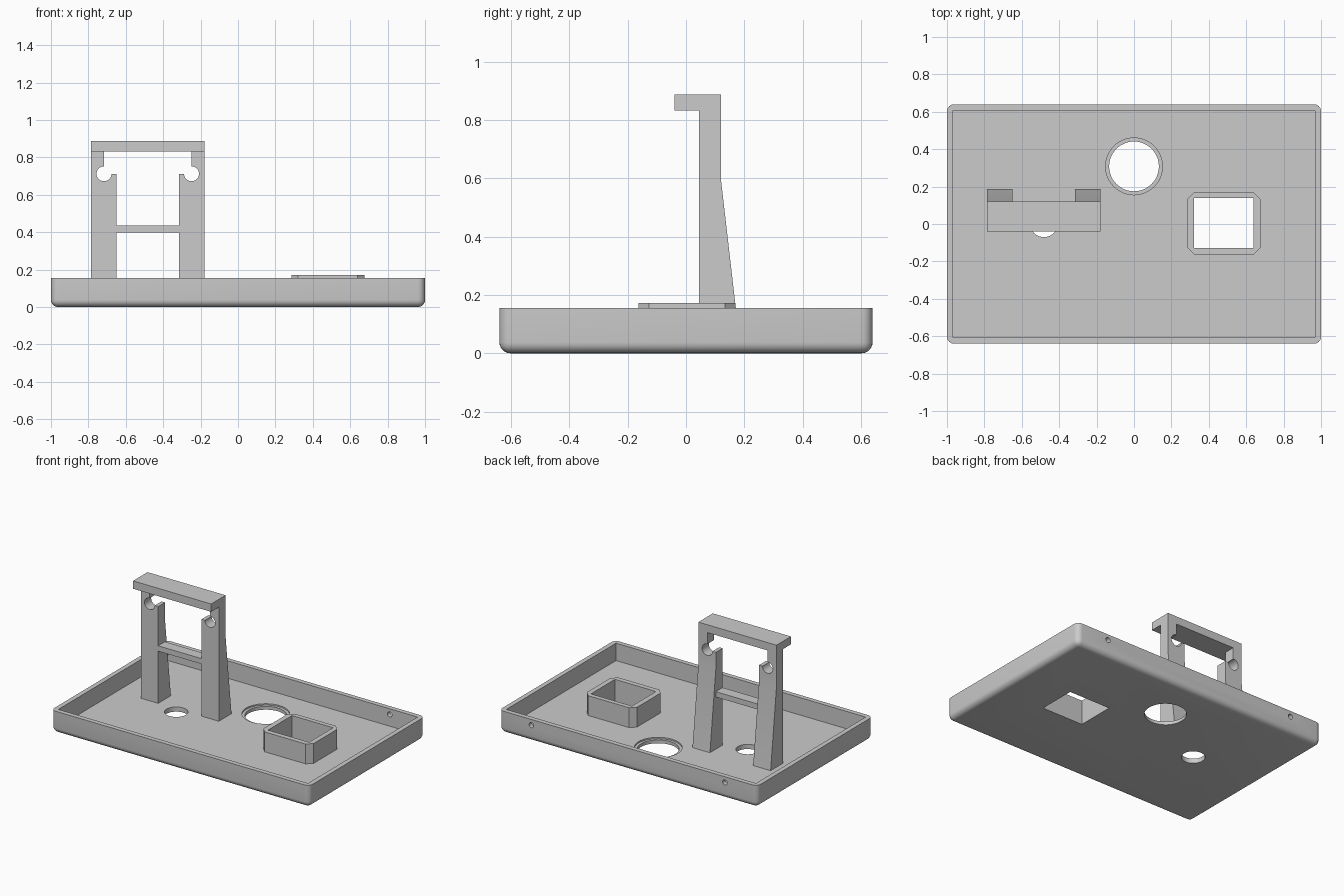
import bpy, bmesh, math
from mathutils import Vector

if "Cube" in bpy.data.objects:
    bpy.data.objects.remove(bpy.data.objects["Cube"])

grey = bpy.data.materials.new("light_grey")
grey.diffuse_color = (0.6, 0.6, 0.6, 1)
grey.use_nodes = True
grey.node_tree.nodes["Principled BSDF"].inputs["Base Color"].default_value = grey.diffuse_color

FLOOR, RIM = 0.033, 0.155
MID = -0.4825  # centre line of the stand


def make(name, bm):
    bmesh.ops.recalc_face_normals(bm, faces=bm.faces)
    me = bpy.data.meshes.new(name)
    bm.to_mesh(me)
    bm.free()
    me.materials.append(grey)
    ob = bpy.data.objects.new(name, me)
    bpy.context.collection.objects.link(ob)
    return ob


def prism(name, pts, axis, lo, hi):
    """Extrude a 2D outline along an axis (the other two axes stay in xyz order)."""
    bm = bmesh.new()
    verts = []
    for p in pts:
        c = list(p)
        c.insert("xyz".index(axis), lo)
        verts.append(bm.verts.new(c))
    face = bm.faces.new(verts)
    ext = bmesh.ops.extrude_face_region(bm, geom=[face])
    shift = Vector((0, 0, 0))
    shift["xyz".index(axis)] = hi - lo
    bmesh.ops.translate(bm, vec=shift,
                        verts=[v for v in ext["geom"] if isinstance(v, bmesh.types.BMVert)])
    return make(name, bm)


def rect(x0, x1, y0, y1):
    return [(x0, y0), (x1, y0), (x1, y1), (x0, y1)]


def circle(cx, cy, r, n=48):
    return [(cx + r * math.cos(2 * math.pi * i / n), cy + r * math.sin(2 * math.pi * i / n))
            for i in range(n)]


def cut(ob, cutters):
    """Subtract each cutter, bake the result and remove the cutters."""
    for c in cutters:
        m = ob.modifiers.new("cut", 'BOOLEAN')
        m.operation, m.solver, m.object = 'DIFFERENCE', 'EXACT', c
        dg = bpy.context.evaluated_depsgraph_get()
        me = bpy.data.meshes.new_from_object(ob.evaluated_get(dg))
        ob.modifiers.clear()
        ob.data = me
        bpy.data.objects.remove(c)


# Tray: box with rounded uprights and rounded bottom edges
bm = bmesh.new()
bmesh.ops.create_cube(bm, size=1)
for v in bm.verts:
    v.co = (v.co.x * 2, v.co.y * 1.28, (v.co.z + 0.5) * RIM)
edges = [e for e in bm.edges if not all(v.co.z > 0.1 for v in e.verts)]
bmesh.ops.bevel(bm, geom=edges, offset=0.038, segments=6, profile=0.5, affect='EDGES')
tray = make("tray", bm)

# Hollow, cable holes, socket opening and the two screw holes in the back wall
opening = rect(0.322, 0.64, -0.128, 0.138)
cut(tray, [
    prism("hollow", rect(-0.967, 0.967, -0.607, 0.607), "z", FLOOR, 0.3),
    prism("large_hole", circle(0, 0.308, 0.133), "z", -0.1, 0.1),
    prism("large_hole_step", circle(0, 0.308, 0.152), "z", FLOOR - 0.01, 0.1),
    prism("small_hole", circle(-0.482, 0.005, 0.075), "z", -0.1, 0.1),
    prism("socket_hole", opening, "z", -0.1, 0.1),
    prism("screw_hole_right", circle(0.75, 0.115, 0.018, 24), "y", 0.5, 0.8),
    prism("screw_hole_left", circle(-0.75, 0.115, 0.018, 24), "y", 0.5, 0.8),
])

# Socket: square sleeve with chamfered corners
x0, x1, y0, y1, c = 0.285, 0.675, -0.163, 0.17, 0.036
socket = prism("socket", [(x0 + c, y0), (x1 - c, y0), (x1, y0 + c), (x1, y1 - c),
                          (x1 - c, y1), (x0 + c, y1), (x0, y1 - c), (x0, y0 + c)],
               "z", FLOOR, 0.172)
cut(socket, [prism("sleeve_core", opening, "z", -0.1, 0.4)])

# Legs: tapered back, with a shoulder and round notch on the inner side
profile = [(0.045, FLOOR), (0.185, FLOOR), (0.12, 0.595), (0.12, 0.832), (0.045, 0.832)]
legs = []
for name, s in (("left_leg", -1), ("right_leg", 1)):
    xs = sorted((MID + s * 0.1675, MID + s * 0.3025))
    leg = prism(name, profile, "x", *xs)
    sx = sorted((MID + s * 0.1, MID + s * 0.233))
    cut(leg, [
        prism("shoulder", rect(*sx, 0.711, 0.9), "y", -0.2, 0.4),
        prism("notch", circle(MID + s * 0.234, 0.712, 0.04, 36), "y", -0.2, 0.4),
    ])
    legs.append(leg)

# Cap with a front overhang, and the crossbar between the legs
prism("cap", rect(-0.785, -0.18, -0.04, 0.12), "z", 0.832, 0.887)
prism("crossbar", rect(-0.65, -0.315, 0.045, 0.12), "z", 0.398, 0.436)

# Smooth the round surfaces and keep crisp edges
bpy.ops.object.select_all(action='DESELECT')
for ob in [tray] + legs:
    ob.select_set(True)
bpy.context.view_layer.objects.active = tray
bpy.ops.object.shade_smooth_by_angle(angle=math.radians(30))
